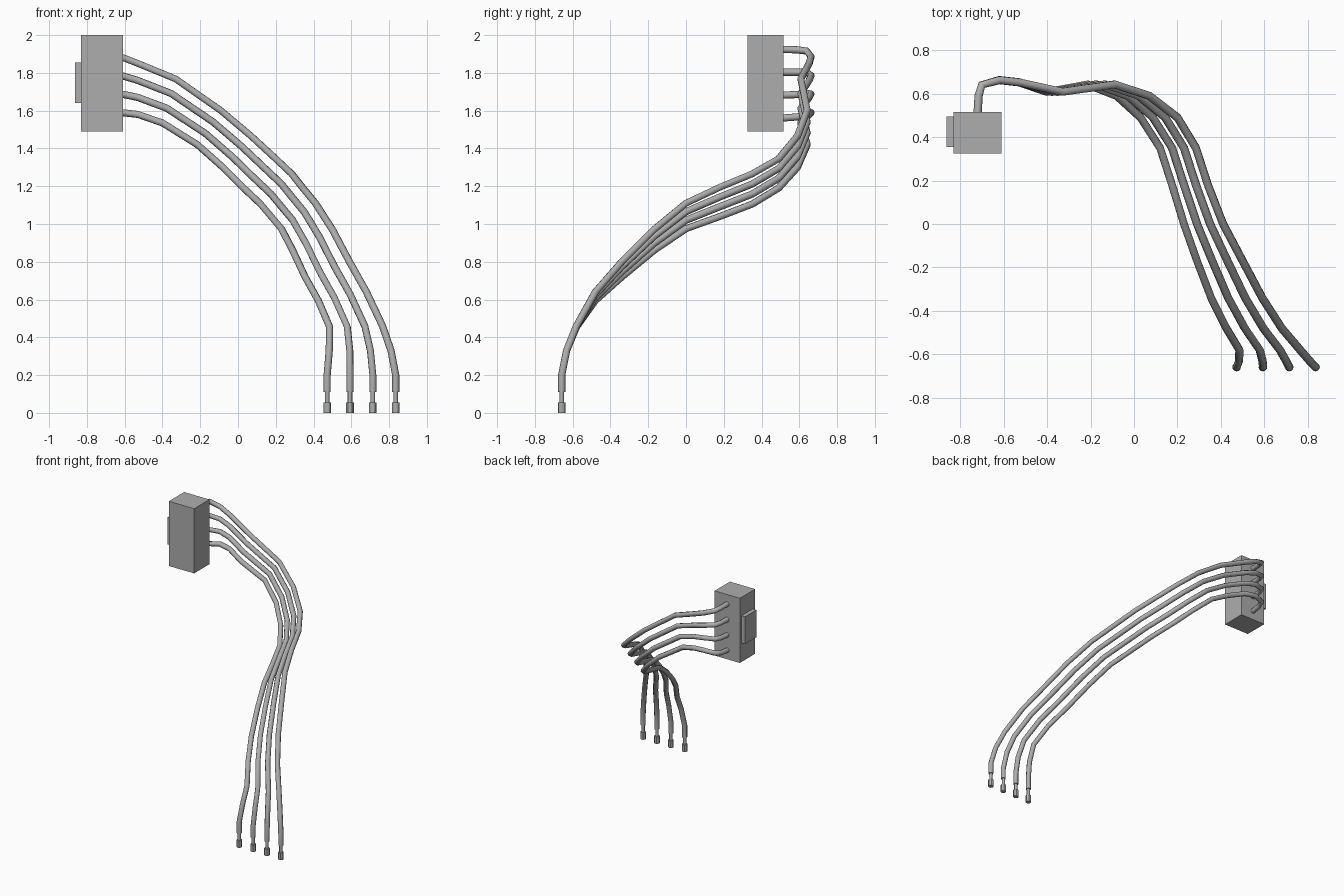
import bpy
from mathutils import Vector

cube = bpy.data.objects.get("Cube")
if cube:
    bpy.data.objects.remove(cube, do_unlink=True)

grey = bpy.data.materials.new("plain grey")
grey.use_nodes = True
colour = (0.42, 0.42, 0.42, 1)
grey.diffuse_color = colour
grey.node_tree.nodes["Principled BSDF"].inputs["Base Color"].default_value = colour


def box(name, low, high):
    low, high = Vector(low), Vector(high)
    bpy.ops.mesh.primitive_cube_add(size=1, location=(low + high) / 2)
    ob = bpy.context.object
    ob.name = name
    ob.scale = high - low
    bpy.ops.object.transform_apply(location=False, rotation=False, scale=True)
    ob.data.materials.append(grey)


def rod(name, x, y, bottom, top, radius):
    bpy.ops.mesh.primitive_cylinder_add(vertices=12, radius=radius, depth=top - bottom,
                                        location=(x, y, (bottom + top) / 2))
    ob = bpy.context.object
    ob.name = name
    ob.data.materials.append(grey)
    bpy.ops.object.shade_smooth_by_angle()


def cable(name, points, radius):
    curve = bpy.data.curves.new(name, "CURVE")
    curve.dimensions = "3D"
    curve.bevel_depth = radius
    curve.bevel_resolution = 2
    curve.use_fill_caps = True
    spline = curve.splines.new("POLY")
    spline.points.add(len(points) - 1)
    for point, co in zip(spline.points, points):
        point.co = (*co, 1)
    spline.use_smooth = True
    curve.materials.append(grey)
    ob = bpy.data.objects.new(name, curve)
    bpy.context.collection.objects.link(ob)


# Connector housing and its latch plate
box("connector_housing", (-0.83, 0.325, 1.49), (-0.61, 0.515, 2.0))
box("latch_plate", (-0.862, 0.355, 1.64), (-0.83, 0.495, 1.855))

# Paths of the outer cables: shared y, then x and z of the top and bottom cable
path = [
    (0.50, -0.72, 1.925, -0.72, 1.56),
    (0.59, -0.715, 1.922, -0.715, 1.567),
    (0.64, -0.70, 1.915, -0.70, 1.58),
    (0.662, -0.62, 1.885, -0.62, 1.59),
    (0.652, -0.53, 1.85, -0.53, 1.58),
    (0.608, -0.33, 1.768, -0.40, 1.535),
    (0.642, -0.09, 1.60, -0.215, 1.42),
    (0.59, 0.07, 1.465, -0.08, 1.30),
    (0.49, 0.20, 1.345, 0.03, 1.19),
    (0.35, 0.285, 1.265, 0.12, 1.105),
    (0.18, 0.34, 1.195, 0.175, 1.04),
    (0.0, 0.41, 1.11, 0.23, 0.975),
    (-0.17, 0.50, 0.97, 0.29, 0.86),
    (-0.34, 0.59, 0.80, 0.355, 0.72),
    (-0.48, 0.68, 0.64, 0.425, 0.595),
    (-0.58, 0.765, 0.46, 0.485, 0.455),
    (-0.632, 0.81, 0.33, 0.483, 0.33),
    (-0.658, 0.835, 0.20, 0.472, 0.20),
    (-0.658, 0.835, 0.11, 0.472, 0.11),
]

# Four cables blended evenly between the outer paths, each with a pin and tip
for i in range(4):
    t = i / 3
    points = [(xa + (xb - xa) * t, y, za + (zb - za) * t) for y, xa, za, xb, zb in path]
    cable(f"cable_{i + 1}", points, 0.019)
    x, y, z = points[-1]
    rod(f"pin_{i + 1}", x, y, 0.05, z + 0.01, 0.012)
    rod(f"tip_{i + 1}", x, y, 0.0, 0.055, 0.02)
